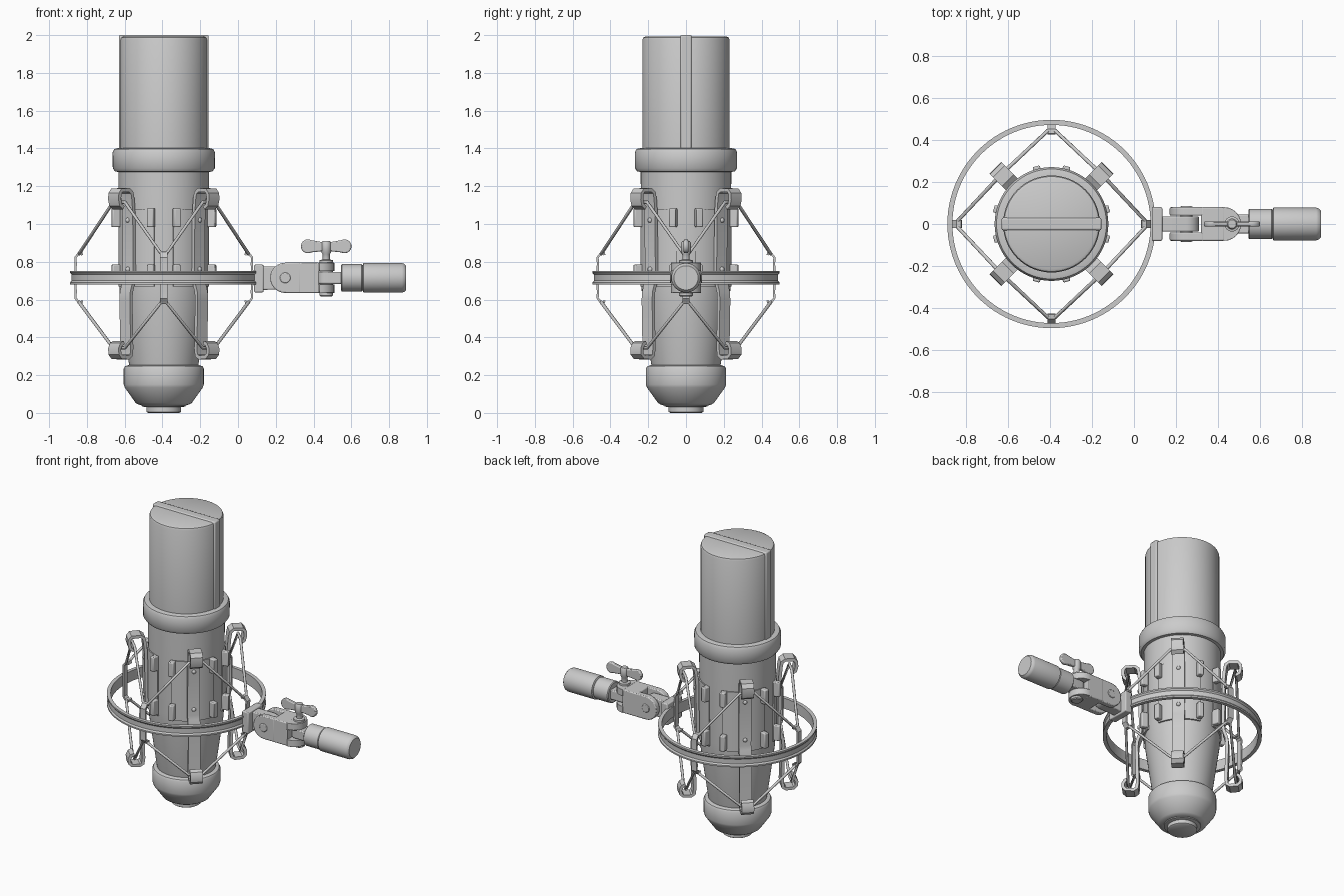
import bpy, bmesh, math
from math import sin, cos, pi, radians
from mathutils import Vector, Matrix

if "Cube" in bpy.data.objects:
    bpy.data.objects.remove(bpy.data.objects["Cube"])

CX = -0.393          # microphone axis
ZR = 0.715           # height of the ring and mount


def finish(name, bm, smooth=True, bevel=0):
    bmesh.ops.recalc_face_normals(bm, faces=bm.faces)
    me = bpy.data.meshes.new(name)
    bm.to_mesh(me)
    bm.free()
    ob = bpy.data.objects.new(name, me)
    bpy.context.collection.objects.link(ob)
    bpy.ops.object.select_all(action='DESELECT')
    ob.select_set(True)
    bpy.context.view_layer.objects.active = ob
    if bevel:
        m = ob.modifiers.new("bevel", 'BEVEL')
        m.width, m.segments, m.limit_method = bevel, 2, 'ANGLE'
    if smooth:
        bpy.ops.object.shade_smooth_by_angle(angle=radians(35))
    return ob


def lathe(name, prof, a0=0, a1=360, seg=64, closed=False, m=None):
    """Spin an (r, z) profile around the microphone axis, or matrix m."""
    bm = bmesh.new()
    full = a1 - a0 == 360
    n = seg if full else seg + 1
    rows = []
    for i in range(n):
        a = radians(a0 + (a1 - a0) * i / seg)
        rows.append([bm.verts.new((r * cos(a), r * sin(a), z)) for r, z in prof])
    k = len(prof)
    for i in range(seg):
        p, q = rows[i], rows[(i + 1) % n]
        for j in range(k if closed else k - 1):
            bm.faces.new((p[j], q[j], q[(j + 1) % k], p[(j + 1) % k]))
    if not closed:
        bm.faces.new([r[0] for r in rows])
        bm.faces.new([r[-1] for r in rows])
    elif not full:
        bm.faces.new(rows[0])
        bm.faces.new(rows[-1])
    bm.transform(m or Matrix.Translation((CX, 0, 0)))
    return finish(name, bm)


def prism(name, pts, lo, hi, axis='y', bevel=0.006):
    """Extrude a 2D outline: axis y takes (x, z) points, axis z takes (x, y)."""
    bm = bmesh.new()
    f = (lambda u, v, w: (u, w, v)) if axis == 'y' else (lambda u, v, w: (u, v, w))
    a = [bm.verts.new(f(u, v, lo)) for u, v in pts]
    b = [bm.verts.new(f(u, v, hi)) for u, v in pts]
    bm.faces.new(a)
    bm.faces.new(b)
    for i in range(len(a)):
        j = (i + 1) % len(a)
        bm.faces.new((a[i], a[j], b[j], b[i]))
    return finish(name, bm, bevel=bevel)


def rect(x0, x1, y0, y1):
    return [(x0, y0), (x1, y0), (x1, y1), (x0, y1)]


def arc(cx, cy, r, a0, a1, n=12):
    return [(cx + r * cos(radians(a0 + (a1 - a0) * i / n)),
             cy + r * sin(radians(a0 + (a1 - a0) * i / n))) for i in range(n + 1)]


def band(name, path, width, thick, angle):
    """Flat strip following an (r, z) path in the radial plane at an angle."""
    pts = [Vector(p) for p in path]
    bm = bmesh.new()
    rows = []
    for i, p in enumerate(pts):
        d = (pts[min(i + 1, len(pts) - 1)] - pts[max(i - 1, 0)]).normalized()
        nrm = Vector((-d.y, d.x)) * thick / 2
        rows.append([bm.verts.new((q.x, w, q.y)) for q, w in
                     ((p + nrm, -width / 2), (p + nrm, width / 2),
                      (p - nrm, width / 2), (p - nrm, -width / 2))])
    for p, q in zip(rows, rows[1:]):
        for j in range(4):
            bm.faces.new((p[j], p[(j + 1) % 4], q[(j + 1) % 4], q[j]))
    bm.faces.new(rows[0])
    bm.faces.new(rows[-1])
    bm.transform(Matrix.Translation((CX, 0, 0)) @ Matrix.Rotation(radians(angle), 4, 'Z'))
    return finish(name, bm)


def polar(r, deg, z, side=0):
    a = radians(deg)
    return (CX + r * cos(a) - side * sin(a), r * sin(a) + side * cos(a), z)


def cord(name, pts, radius):
    cu = bpy.data.curves.new(name, 'CURVE')
    cu.dimensions, cu.bevel_depth, cu.bevel_resolution = '3D', radius, 2
    sp = cu.splines.new('POLY')
    sp.points.add(len(pts) - 1)
    for p, co in zip(sp.points, pts):
        p.co = (*co, 1)
    sp.use_cyclic_u = True
    ob = bpy.data.objects.new(name, cu)
    bpy.context.collection.objects.link(ob)
    bpy.ops.object.select_all(action='DESELECT')
    ob.select_set(True)
    bpy.context.view_layer.objects.active = ob
    bpy.ops.object.convert(target='MESH')


# Microphone body, end cap, collar and head
lathe("body", [(.18, .24), (.186, .27), (.232, .6), (.237, .7), (.24, 1.3)])
lathe("end_cap", [(.12, .04), (.135, .045), (.148, .052), (.207, .135), (.212, .15),
                  (.212, .235), (.205, .247), (.18, .255)])
lathe("base_plug", [(.083, 0), (.092, .006), (.092, .03), (.115, .034), (.115, .05)])
lathe("collar", [(.235, 1.275), (.258, 1.278), (.27, 1.295), (.271, 1.38),
                 (.262, 1.397), (.24, 1.402), (.2, 1.402)])
lathe("head", [(.231, 1.39), (.231, 1.975), (.226, 1.987), (.214, 1.993)])
prism("head_strip", rect(CX - .238, CX + .238, 1.395, 2.0), -.03, .03, bevel=.008)

# Four clamp plates with tabs and the hooked arms at the diagonals
arm_path = [(.338, 1.085), (.36, 1.1), (.368, 1.13), (.366, 1.16), (.352, 1.178), (.295, 1.18),
            (.275, 1.165), (.268, 1.13), (.262, 1.06), (.258, .72), (.263, .69), (.28, .64),
            (.283, .6), (.277, .34), (.282, .305), (.3, .293), (.35, .296), (.366, .312),
            (.368, .34), (.356, .364), (.335, .372)]
for k in range(4):
    d = 90 * k
    lathe("clamp_plate", [(.23, .67), (.246, .67), (.246, 1.08), (.23, 1.08)],
          d + 12, d + 78, 16, closed=True)
    band("hook_arm", arm_path, .078, .02, d + 45)
    for z in (.76, 1.02):
        bm = bmesh.new()
        bmesh.ops.create_uvsphere(bm, u_segments=12, v_segments=8, radius=.014)
        bm.transform(Matrix.Translation(polar(.268, d + 45, z)))
        finish("rivet", bm)
    for a in (d + 15, d + 75):
        for z0, z1 in ((.68, .785), (.983, 1.083)):
            bm = bmesh.new()
            bmesh.ops.create_cube(bm, size=1)
            bm.transform(Matrix.Translation(polar(.262, a, (z0 + z1) / 2))
                         @ Matrix.Rotation(radians(a), 4, 'Z')
                         @ Matrix.Diagonal((.045, .036, z1 - z0, 1)))
            finish("clamp_tab", bm, bevel=.006)

# Suspension ring with hooked clips
lathe("suspension_ring", [(.472, .68), (.496, .68), (.496, .69), (.488, .7), (.488, .732),
                          (.496, .742), (.496, .752), (.472, .752)], seg=96, closed=True)
for k in range(4):
    band("ring_clip", [(.432, .835), (.436, .85), (.448, .848), (.468, .822), (.466, .79),
                       (.468, .75), (.468, .68), (.466, .64), (.468, .608), (.448, .582),
                       (.436, .58), (.432, .595)], .038, .012, 90 * k)

# Elastic cords zigzagging between hooks and clips
for name, zh, zc in (("upper_cord", 1.115, .84), ("lower_cord", .345, .588)):
    pts = []
    for k in range(4):
        d = 90 * k
        pts += [polar(.45, d, zc, -.012), polar(.45, d, zc, .012),
                polar(.335, d + 45, zh, -.045), polar(.335, d + 45, zh, .045)]
    cord(name, pts, .009)

# Mount: plate on the ring, tongue and forked block
prism("mount_plate", rect(.085, .135, .638, .785), -.08, .08)
prism("mount_tongue", [(.1, .65)] + arc(.25, ZR, .06, -90, 90) + [(.1, .775)], -.036, .036)
left = arc(.25, ZR, .08, 90, 270)
for s in (-1, 1):
    prism("fork_cheek", left + [(.33, ZR - .08), (.33, ZR + .08)], min(s * .04, s * .08),
          max(s * .04, s * .08))
prism("fork_block", rect(.32, .43, ZR - .08, ZR + .08), -.08, .08)
end = [(.425, -.08)] + [(.43, -.08)] + arc(.43, 0, .08, -90, 90) + [(.425, .08)]
prism("fork_top", end, ZR + .035, ZR + .08, 'z')
prism("fork_bottom", end, ZR - .08, ZR - .035, 'z')
prism("hinge_pin", arc(.25, ZR, .028, 0, 345, 23), -.085, .085, bevel=.004)

# Handle with its tongue
prism("handle_tongue", arc(.465, 0, .045, 90, 270) + [(.56, -.045), (.56, .045)],
      ZR - .032, ZR + .032, 'z')
lathe("handle", [(.066, .545), (.072, .55), (.072, .655), (.067, .66), (.078, .664),
                 (.078, .868), (.074, .88), (.064, .89)], seg=40,
      m=Matrix.Translation((0, 0, ZR)) @ Matrix.Rotation(pi / 2, 4, 'Y'))

# Wing bolt
lathe("wing_bolt", [(.03, .617), (.036, .622), (.036, .65), (.036, .785), (.036, .808),
                    (.019, .812), (.019, .84), (.026, .85), (.026, .9), (.02, .91)],
      seg=24, m=Matrix.Translation((.467, 0, 0)))
wing = (arc(.37, .882, .037, 60, 300) + [(.44, .855), (.494, .855)]
        + arc(.564, .882, .037, -120, 120) + [(.494, .905), (.44, .905)])
prism("wing_handle", wing, -.012, .012)
